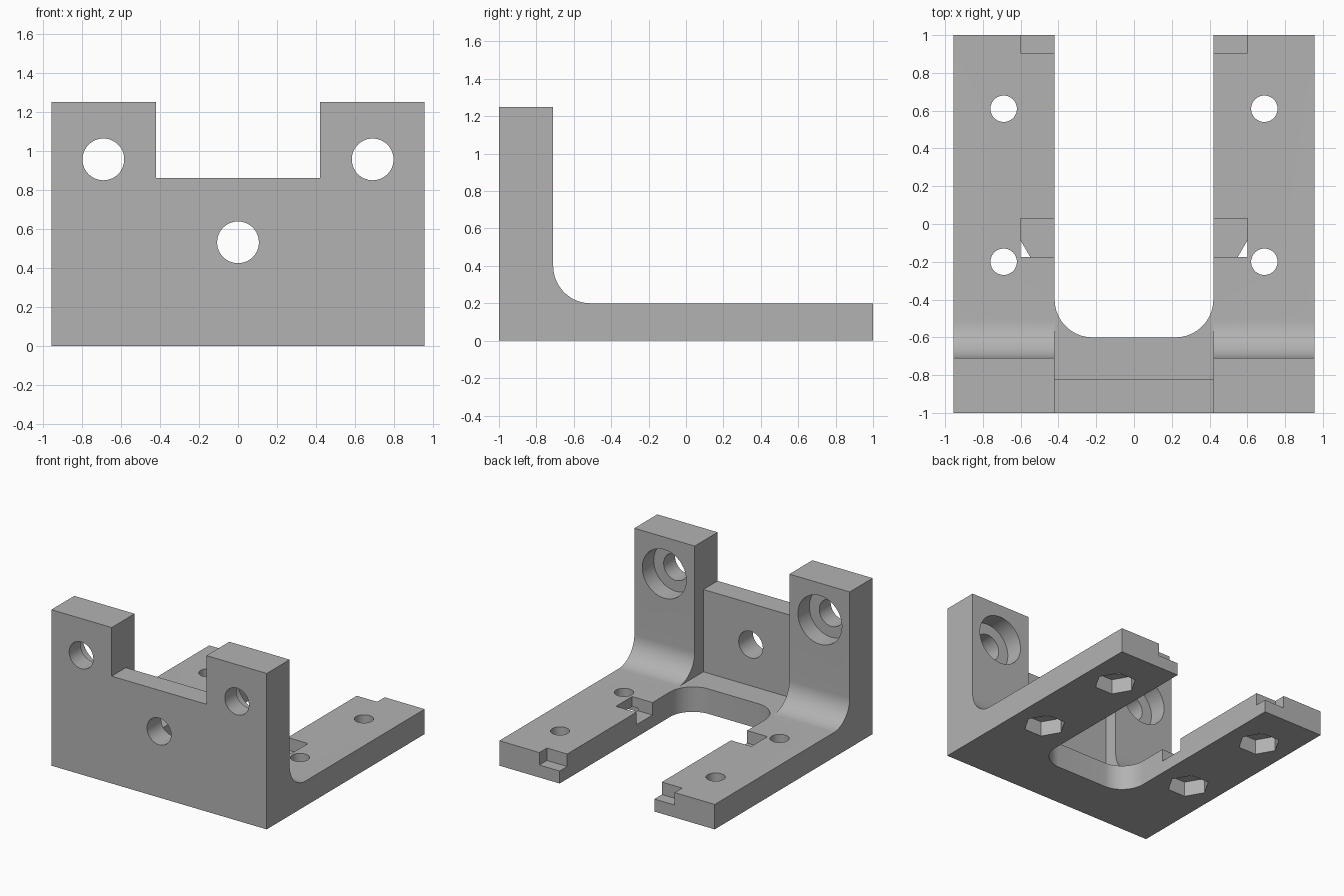
import bpy, bmesh, math
from mathutils import Matrix

if "Cube" in bpy.data.objects:
    bpy.data.objects.remove(bpy.data.objects["Cube"])

grey = bpy.data.materials.new("plain grey")
grey.use_nodes = True
colour = (0.45, 0.45, 0.45, 1)
grey.diffuse_color = colour
grey.node_tree.nodes["Principled BSDF"].inputs["Base Color"].default_value = colour

HALF, SLOT, THICK, FILLET = 0.955, 0.42, 0.2, 0.2


def arc(cx, cy, r, start, end, steps=16):
    angles = [math.radians(start + (end - start) * i / steps) for i in range(steps + 1)]
    return [(cx + r * math.cos(a), cy + r * math.sin(a)) for a in angles]


def add_object(name, bm):
    bmesh.ops.recalc_face_normals(bm, faces=bm.faces)
    mesh = bpy.data.meshes.new(name)
    bm.to_mesh(mesh)
    bm.free()
    mesh.materials.append(grey)
    obj = bpy.data.objects.new(name, mesh)
    bpy.context.collection.objects.link(obj)
    return obj


def extrude(name, points, vector):
    bm = bmesh.new()
    face = bm.faces.new([bm.verts.new(p) for p in points])
    new = bmesh.ops.extrude_face_region(bm, geom=[face])["geom"]
    bmesh.ops.translate(bm, vec=vector, verts=[v for v in new if isinstance(v, bmesh.types.BMVert)])
    return add_object(name, bm)


def box(name, x, y, z):
    pts = [(x[0], y[0], z[0]), (x[1], y[0], z[0]), (x[1], y[1], z[0]), (x[0], y[1], z[0])]
    return extrude(name, pts, (0, 0, z[1] - z[0]))


def drill(name, x, y, z, radius, length, sides=48, along_y=False):
    bm = bmesh.new()
    turn = Matrix.Rotation(math.pi / 2, 4, "X") if along_y else Matrix.Identity(4)
    bmesh.ops.create_cone(bm, cap_ends=True, segments=sides, radius1=radius, radius2=radius,
                          depth=length, matrix=Matrix.Translation((x, y, z)) @ turn)
    return add_object(name, bm)


# L-shaped body with a rounded inner corner
side = [(-1, 0), (1, 0), (1, THICK)]
side += arc(-0.71 + FILLET, THICK + FILLET, FILLET, 270, 180)
side += [(-0.71, 1.25), (-1, 1.25)]
bracket = extrude("bracket", [(-HALF, y, z) for y, z in side], (2 * HALF, 0, 0))

# Slot between the arms, lowered front wall and recess behind it
slot = arc(-0.22, -0.4, 0.2, 180, 270) + arc(0.22, -0.4, 0.2, 270, 360) + [(SLOT, 1.1), (-SLOT, 1.1)]
cutters = [
    extrude("slot_cutter", [(x, y, -0.1) for x, y in slot], (0, 0, 1.5)),
    box("wall_top_cutter", (-SLOT, SLOT), (-1.1, -0.3), (0.86, 1.4)),
    box("wall_back_cutter", (-SLOT, SLOT), (-0.82, -0.3), (THICK, 1.4)),
    drill("centre_hole_cutter", 0, -0.9, 0.53, 0.107, 0.5, along_y=True),
]

for s, label in ((1, "left"), (-1, "right")):
    # Counterbored holes through the towers
    cutters.append(drill(label + "_tower_hole_cutter", s * 0.69, -0.9, 0.955, 0.107, 0.6, along_y=True))
    cutters.append(drill(label + "_counterbore_cutter", s * 0.69, -0.655, 0.955, 0.195, 0.4, along_y=True))
    xs = sorted((s * 0.3, s * 0.6))
    # Bolt holes with hexagonal nut pockets, and notches on the inner edges
    for place, y, notch in (("front", -0.2, (-0.175, 0.03)), ("back", 0.61, (0.905, 1.1))):
        cutters.append(drill(f"{label}_{place}_bolt_cutter", s * 0.69, y, 0.1, 0.07, 0.5))
        pocket = [(s * 0.69 + px, y + py, -0.1) for px, py in arc(0, 0, 0.155, 0, 300, 5)]
        cutters.append(extrude(f"{label}_{place}_nut_cutter", pocket, (0, 0, 0.22)))
        cutters.append(box(f"{label}_{place}_notch_cutter", xs, notch, (0.1, 0.4)))

# Apply every cut, then discard the cutters
bpy.context.view_layer.objects.active = bracket
for cutter in cutters:
    cutter.hide_render = True
    cut = bracket.modifiers.new(cutter.name, "BOOLEAN")
    cut.operation = "DIFFERENCE"
    cut.solver = "EXACT"
    cut.object = cutter
    bpy.ops.object.modifier_apply(modifier=cut.name)
    bpy.data.objects.remove(cutter)

bpy.ops.object.select_all(action="DESELECT")
bracket.select_set(True)
bpy.ops.object.shade_smooth_by_angle(angle=math.radians(30))
